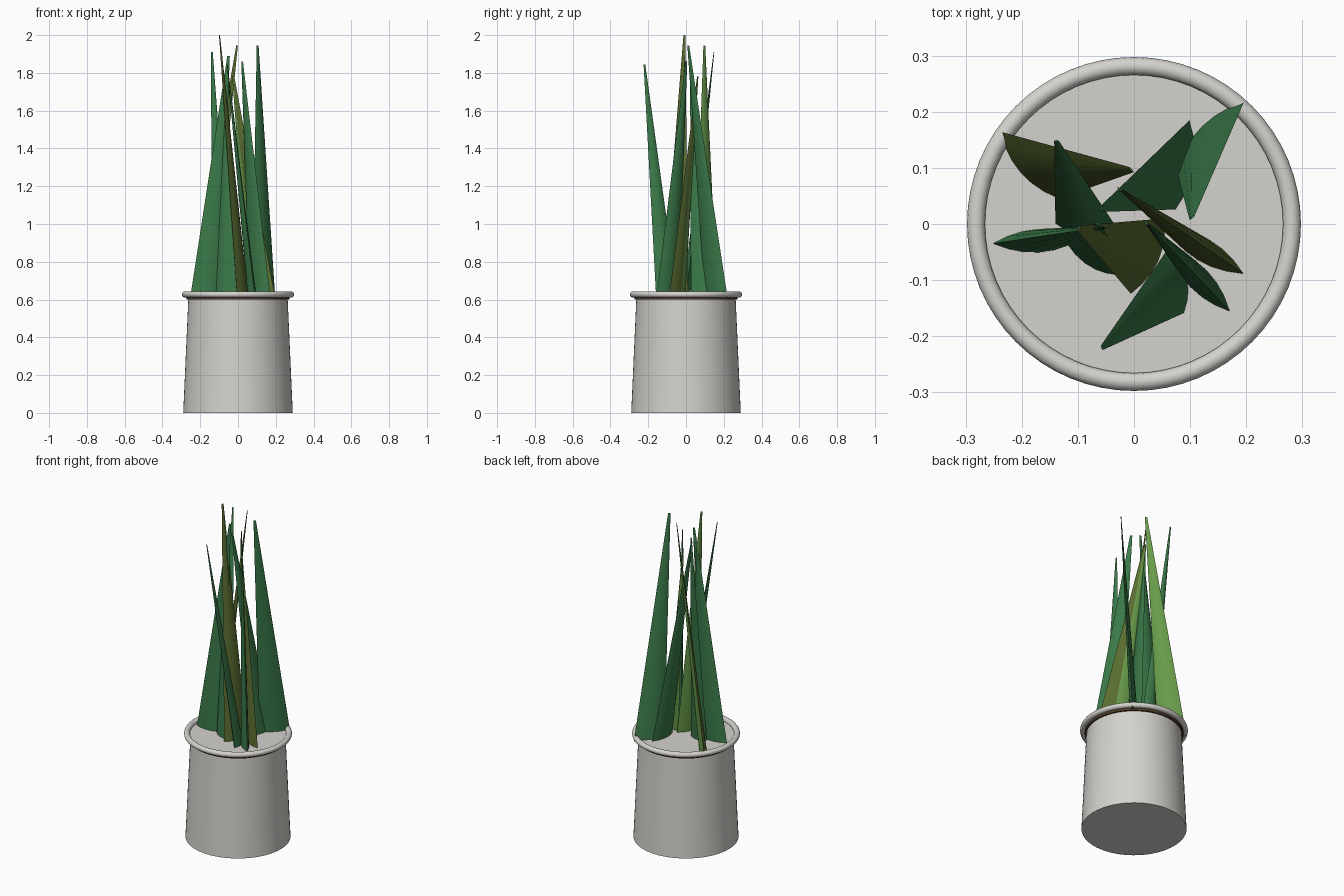
import bpy, bmesh, math
from mathutils import Vector

cube = bpy.data.objects.get("Cube")
if cube:
    bpy.data.objects.remove(cube, do_unlink=True)


def material(name, rgb):
    m = bpy.data.materials.new(name)
    m.use_nodes = True
    m.diffuse_color = (*rgb, 1)
    m.node_tree.nodes["Principled BSDF"].inputs["Base Color"].default_value = (*rgb, 1)
    return m


GREY = material("pale grey ceramic", (0.66, 0.645, 0.61))
BROWN = material("dark brown soil", (0.08, 0.04, 0.02))
GREEN = material("deep green", (0.042, 0.19, 0.065))
LIGHT = material("light green", (0.14, 0.33, 0.07))
OLIVE = material("olive green", (0.10, 0.15, 0.03))


def finish(bm, name, mats):
    bmesh.ops.recalc_face_normals(bm, faces=bm.faces)
    me = bpy.data.meshes.new(name)
    bm.to_mesh(me)
    bm.free()
    ob = bpy.data.objects.new(name, me)
    bpy.context.collection.objects.link(ob)
    for m in mats:
        me.materials.append(m)
    bpy.ops.object.select_all(action="DESELECT")
    ob.select_set(True)
    bpy.context.view_layer.objects.active = ob
    bpy.ops.object.shade_smooth_by_angle(angle=math.radians(35))
    return ob


def lathe(name, profile, mat, sides=64):
    """Spin a radius/height profile round z; profiles start and end on the axis or close up."""
    bm = bmesh.new()
    verts = [bm.verts.new((r, 0, z)) for r, z in profile]
    edges = [bm.edges.new(p) for p in zip(verts, verts[1:])]
    bmesh.ops.spin(bm, geom=verts + edges, cent=(0, 0, 0), axis=(0, 0, 1),
                   angle=math.tau, steps=sides, use_duplicate=False)
    bmesh.ops.remove_doubles(bm, verts=bm.verts, dist=0.0001)
    return finish(bm, name, [mat])


# Pot body, soil layer, top cover and rounded rim
lathe("pot_body", [(0, 0), (0.29, 0), (0.263, 0.602), (0, 0.602)], GREY)
lathe("soil_layer", [(0, 0.600), (0.272, 0.600), (0.272, 0.614), (0, 0.614)], BROWN)
lathe("top_cover", [(0, 0.615), (0.27, 0.615), (0.27, 0.622), (0, 0.622)], GREY)
ring = [(0.2815 + 0.016 * math.cos(i * math.tau / 16),
         0.627 + 0.016 * math.sin(i * math.tau / 16)) for i in range(17)]
lathe("pot_rim", ring, GREY)


def leaf(name, a, b, tip, two_tone=False, thick=0.042, segs=6):
    """Lens-section blade: its base runs from a to b and it narrows straight to the tip."""
    bm = bmesh.new()
    a, b, tip = Vector((*a, 0.61)), Vector((*b, 0.61)), Vector(tip)
    chord = b - a
    side = Vector((-chord.y, chord.x, 0)).normalized()

    def section(centre, scale):
        pts = []
        for sign in (1, -1):
            for i in range(segs):
                t = sign * (i / segs - 0.5)
                bulge = sign * thick / 2 * (1 - 4 * t * t)
                pts.append(bm.verts.new(centre + (chord * t + side * bulge) * scale))
        return pts

    low = section((a + b) / 2, 1)
    high = section(tip, 0.08)
    n = len(low)
    for i in range(n):
        j = (i + 1) % n
        bm.faces.new((low[i], low[j], high[j], high[i]))
    bm.faces.new(low)
    bm.faces.new(high)
    bmesh.ops.recalc_face_normals(bm, faces=bm.faces)
    bm.normal_update()
    # Outer, upward-leaning side of a two-tone blade is olive
    if two_tone:
        for f in bm.faces:
            f.material_index = 1 if f.normal.z > 0 else 0
    return finish(bm, name, [LIGHT, OLIVE] if two_tone else [GREEN])


# Leaves: base ends, tip, two-tone flag
leaves = [
    ((-0.24, 0.165), (-0.135, 0.045), (-0.005, 0.097, 1.945), True),
    ((0.197, 0.22), (0.075, 0.10), (0.104, 0.012, 1.945), False),
    ((0.10, 0.186), (0.075, 0.026), (-0.058, 0.028, 1.82), False),
    ((-0.14, 0.0), (-0.035, 0.0), (-0.138, 0.148, 1.91), False),
    ((-0.253, -0.035), (-0.09, -0.025), (-0.05, -0.005, 1.89), False),
    ((-0.12, -0.035), (0.0, -0.09), (-0.065, 0.0, 1.80), False),
    ((-0.005, -0.125), (0.055, 0.01), (-0.098, -0.008, 2.0), True),
    ((0.197, -0.09), (0.055, -0.005), (-0.025, 0.062, 1.78), True),
    ((0.172, -0.157), (0.06, -0.04), (0.022, 0.002, 1.86), False),
    ((0.09, -0.158), (0.06, -0.045), (-0.057, -0.22, 1.845), False),
]
for k, (a, b, tip, tone) in enumerate(leaves, 1):
    leaf(f"leaf_{k}", a, b, tip, tone)
